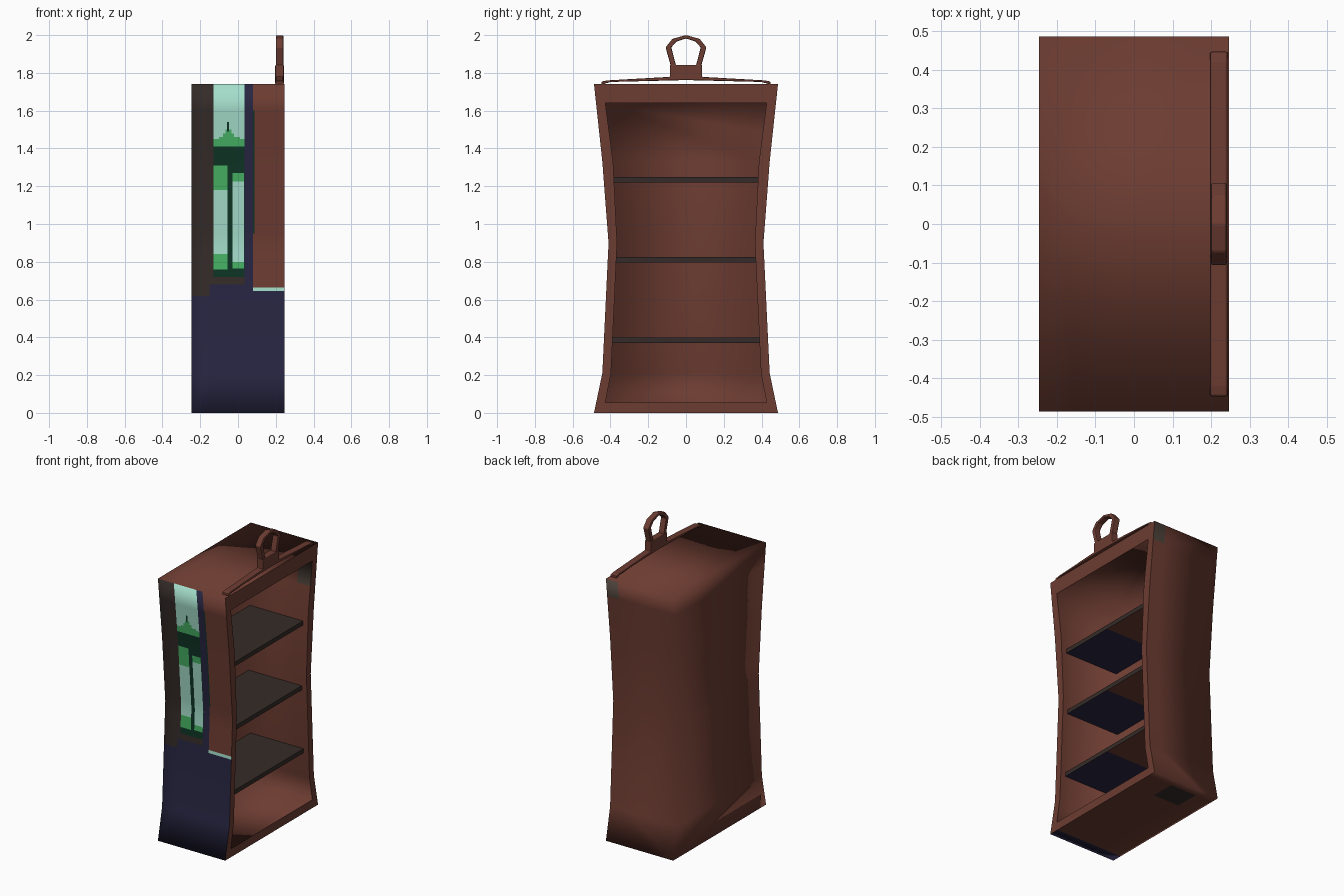
import bpy, bmesh
from mathutils import Vector

if "Cube" in bpy.data.objects:
    bpy.data.objects.remove(bpy.data.objects["Cube"])

COLOURS = {
    "red_brown": (0.15, 0.045, 0.031), "charcoal": (0.034, 0.024, 0.021),
    "navy": (0.021, 0.019, 0.054), "mint": (0.376, 0.73, 0.597),
    "green": (0.061, 0.445, 0.127), "dark_green": (0.0044, 0.034, 0.019),
    "grey_brown": (0.075, 0.055, 0.042),
}
NAMES = list(COLOURS)
MATS = []
for n, c in COLOURS.items():
    m = bpy.data.materials.new(n)
    m.diffuse_color = (*c, 1)
    m.use_nodes = True
    m.node_tree.nodes["Principled BSDF"].inputs["Base Color"].default_value = m.diffuse_color
    MATS.append(m)


def finish(bm, name):
    me = bpy.data.meshes.new(name)
    bm.to_mesh(me)
    bm.free()
    for m in MATS:
        me.materials.append(m)
    ob = bpy.data.objects.new(name, me)
    bpy.context.collection.objects.link(ob)
    return ob


def paint(bm, pick, axes, rects):
    """Cut the picked faces along the rectangle edges, then colour them in order."""
    for k in (0, 1):
        axis = axes[k]
        for v in sorted({r[2 * k + i] for r in rects for i in (0, 1)}):
            faces = [f for f in bm.faces if pick(f)]
            geom = set(faces)
            for f in faces:
                geom.update(f.edges)
                geom.update(f.verts)
            co, no = Vector(), Vector()
            co[axis], no[axis] = v, 1
            bmesh.ops.bisect_plane(bm, geom=list(geom), dist=1e-5, plane_co=co, plane_no=no)
    bm.normal_update()
    for f in bm.faces:
        if pick(f):
            c = f.calc_center_median()
            for a0, a1, b0, b1, mat in rects:
                if a0 < c[axes[0]] < a1 and b0 < c[axes[1]] < b1:
                    f.material_index = NAMES.index(mat)


# Cabinet shell: waisted outline, hollowed from the +x side
OUTER = [(0, .487), (.21, .443), (.9, .41), (1.33, .443), (1.74, .487)]
INNER = [(.055, .427), (.21, .397), (.9, .365), (1.33, .386), (1.64, .427)]
bm = bmesh.new()


def ring(levels, x):
    pts = [(-w, z) for z, w in levels] + [(w, z) for z, w in reversed(levels)]
    return [bm.verts.new((x, y, z)) for y, z in pts]


def bridge(a, b):
    for i in range(len(a)):
        j = (i + 1) % len(a)
        bm.faces.new((a[i], a[j], b[j], b[i]))


def cap(r):
    n = len(r)
    for i in range(n // 2 - 1):
        bm.faces.new((r[i], r[i + 1], r[n - 2 - i], r[n - 1 - i]))


r_back, r_rim = ring(OUTER, -.247), ring(OUTER, .247)
r_open, r_deep = ring(INNER, .247), ring(INNER, -.18)
cap(r_back)
bridge(r_back, r_rim)
bridge(r_rim, r_open)
bridge(r_open, r_deep)
cap(r_deep)
bmesh.ops.recalc_face_normals(bm, faces=bm.faces[:])
bm.normal_update()

# Painted front: lower navy panel, charcoal strip and a green window
T = 1.75
front = [
    (-.26, .26, -.01, .66, "navy"), (-.26, -.13, .62, T, "charcoal"),
    (-.15, .08, .62, .68, "navy"), (-.13, .05, .68, .72, "charcoal"),
    (.035, .08, .66, T, "navy"), (.08, .26, .645, .665, "mint"),
    (.08, .087, .95, 1.6, "dark_green"),
    (-.13, .035, .72, 1.41, "dark_green"), (-.13, .035, 1.41, T, "mint"),
    (-.13, .035, 1.41, 1.45, "green"), (-.10, .01, 1.45, 1.46, "green"),
    (-.08, -.02, 1.45, 1.48, "green"), (-.067, -.035, 1.45, 1.50, "green"),
    (-.057, -.047, 1.49, 1.54, "dark_green"),
    (-.13, -.055, .76, 1.31, "green"), (-.13, -.055, .84, 1.18, "mint"),
    (-.03, .032, .765, 1.27, "green"), (-.03, .032, .80, 1.225, "mint"),
]
paint(bm, lambda f: f.normal.y < -.9 and f.calc_center_median().y < -.3, (0, 2), front)
# Small worn patches on the back, inner wall and underside
paint(bm, lambda f: f.normal.y > .9 and f.calc_center_median().y > .3, (0, 2),
      [(.16, .26, 1.62, T, "grey_brown")])
paint(bm, lambda f: f.normal.y < -.9 and f.calc_center_median().y > .3, (0, 2),
      [(.15, .26, 1.48, 1.65, "grey_brown")])
paint(bm, lambda f: f.normal.z < -.9 and f.calc_center_median().z < .01, (0, 1),
      [(-.26, .26, -.5, -.42, "navy"), (-.12, .07, .27, .43, "charcoal")])
# Smooth shell with a crisp rim
for f in bm.faces:
    f.smooth = True
for e in bm.edges:
    if all(v.co.x > .246 for v in e.verts):
        e.smooth = False
finish(bm, "cabinet_shell")

# Three shelves: charcoal boards, underside half navy and half brown
for i, (z, w) in enumerate([(.385, .395), (.81, .375), (1.235, .39)]):
    bm = bmesh.new()
    bmesh.ops.create_cube(bm, size=1)
    for v in bm.verts:
        v.co = Vector((.01 + v.co.x * .40, v.co.y * 2 * w, z + v.co.z * .028))
    for f in bm.faces:
        f.material_index = NAMES.index("charcoal")
    paint(bm, lambda f: f.normal.z < -.9, (0, 1),
          [(-.3, .3, -.5, 0, "navy"), (-.3, .3, 0, .5, "red_brown")])
    finish(bm, f"shelf_{i + 1}")


def prism(name, pts, x0, x1):
    b = bmesh.new()
    face = b.faces.new([b.verts.new((x0, y, z)) for y, z in pts])
    ext = bmesh.ops.extrude_face_region(b, geom=[face])["geom"]
    bmesh.ops.translate(b, vec=(x1 - x0, 0, 0),
                        verts=[g for g in ext if isinstance(g, bmesh.types.BMVert)])
    bmesh.ops.recalc_face_normals(b, faces=b.faces[:])
    ob = finish(b, name)
    bev = ob.modifiers.new("soft_edges", "BEVEL")
    bev.width, bev.segments = .005, 2
    return ob


def mirrored(half):
    """Mirror an outline half across y = 0, skipping points on the axis."""
    return half + [(-y, z) for y, z in reversed(half) if abs(y) > 1e-6]


# Hanger bar with its centre block, and the loop above it
prism("hanger_bar", mirrored([(0, 1.762), (-.40, 1.752), (-.447, 1.738), (-.447, 1.754),
                              (-.42, 1.76), (-.085, 1.779), (-.085, 1.842)]), .197, .243)
loop_out = [(-.08, 1.835), (-.108, 1.935), (-.072, 1.98), (0, 2.0)]
loop_in = [(-.052, 1.835), (-.078, 1.935), (-.05, 1.966), (0, 1.982)]
o, n = mirrored(loop_out), mirrored(loop_in)
prism("hanger_loop", o + n[::-1], .20, .24)
